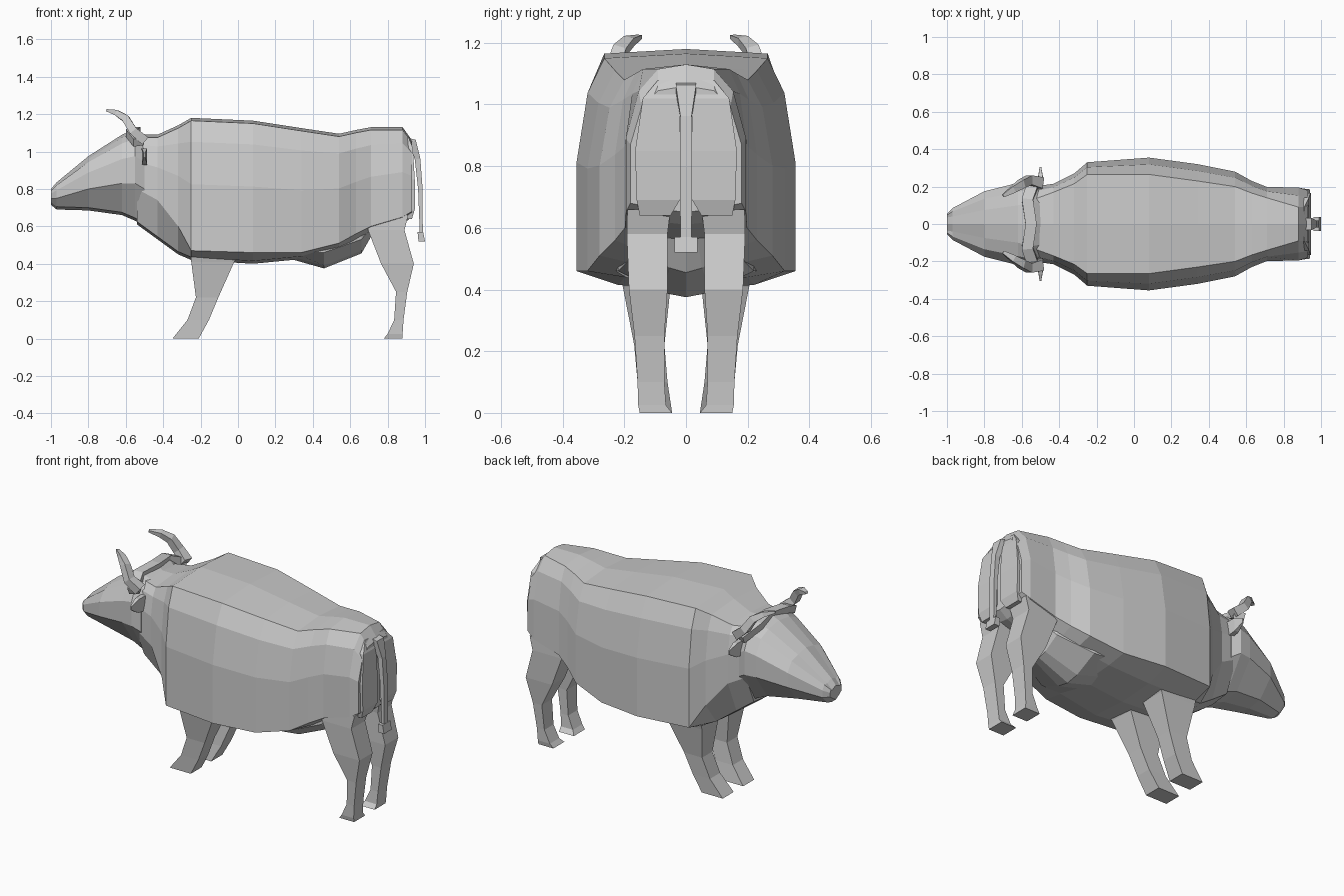
import bpy, bmesh
from mathutils import Vector


def loft(name, rings):
    """Skin a list of closed rings and cap both ends."""
    bm = bmesh.new()
    loops = [[bm.verts.new(p) for p in r] for r in rings]
    n = len(loops[0])
    for a, b in zip(loops, loops[1:]):
        for i in range(n):
            j = (i + 1) % n
            bm.faces.new((a[i], a[j], b[j], b[i]))
    bm.faces.new(loops[0])
    bm.faces.new(loops[-1])
    bmesh.ops.recalc_face_normals(bm, faces=bm.faces)
    me = bpy.data.meshes.new(name)
    bm.to_mesh(me)
    bm.free()
    ob = bpy.data.objects.new(name, me)
    bpy.context.collection.objects.link(ob)
    return ob


def section(x, zb, zt, w, wt, zl, lean=0.0, under=0.62):
    """Symmetric barrel section: keel, belly edge, flank, shoulder, back."""
    h = zt - zl
    half = [(0.0, zb), (under * w, zb + 0.015), (w, zl), (w, zl + 0.5 * h),
            (wt + 0.6 * (w - wt), zl + 0.82 * h),
            (wt, zt - 0.015), (0.0, zt)]
    ring = half + [(-y, z) for y, z in half[-2:0:-1]]
    return [(x + lean * (z - zb) / (zt - zb), y, z) for y, z in ring]


def box_ring(z, x0, x1, y0, y1, s):
    return [(x0, s * y0, z), (x1, s * y0, z), (x1, s * y1, z), (x0, s * y1, z)]


def strip(name, pts, side):
    """Four-sided tube along points (x, y, z, half thickness, half width)."""
    rings = []
    ps = [Vector(p[:3]) for p in pts]
    for i, p in enumerate(pts):
        t = (ps[min(i + 1, len(ps) - 1)] - ps[max(i - 1, 0)]).normalized()
        u = (Vector(side) - t * t.dot(Vector(side))).normalized()
        v = t.cross(u)
        rings.append([ps[i] + u * a * p[4] + v * b * p[3]
                      for a, b in ((1, 1), (1, -1), (-1, -1), (-1, 1))])
    return loft(name, rings)


# trunk with neck and rump
loft("body", [section(*s) for s in (
    (-0.54, .61, 1.09, .20, .13, .80),
    (-0.43, .53, 1.09, .215, .17, .74),
    (-0.32, .45, 1.14, .27, .215, .60),
    (-0.25, .42, 1.18, .33, .265, .47),
    (0.08, .40, 1.165, .355, .265, .46),
    (0.34, .425, 1.125, .32, .23, .46),
    (0.54, .47, 1.095, .28, .20, .51),
    (0.63, .51, 1.115, .23, .165, .56),
    (0.71, .56, 1.13, .198, .14, .60),
    (0.88, .61, 1.13, .195, .09, .65),
    (0.93, .65, 1.06, .18, .09, .68))])

# wedge-shaped head
loft("head", [section(*s, 0.0, 0.5) for s in (
    (-1.00, .715, .80, .055, .035, .75),
    (-0.97, .69, .835, .085, .04, .75),
    (-0.80, .685, .975, .175, .075, .80),
    (-0.62, .66, 1.09, .22, .10, .83),
    (-0.55, .63, 1.12, .23, .12, .83),
    (-0.50, .60, 1.09, .21, .11, .80))])

# broad udder blending into the flanks
loft("udder", [section(*s, 0.0, 0.35) for s in (
    (0.30, .42, .55, .24, .20, .46),
    (0.46, .375, .57, .22, .17, .46),
    (0.66, .455, .62, .15, .10, .53),
    (0.72, .56, .64, .10, .08, .60))])

# poll ridge across the head
strip("poll_ridge", [(-0.53, -.24, 1.05, .022, .03), (-0.57, -.13, 1.10, .02, .03),
                     (-0.55, 0, 1.11, .02, .03), (-0.57, .13, 1.10, .02, .03),
                     (-0.53, .24, 1.05, .022, .03)], (1, 0, 0))

front = ((0.0, -.35, -.21, .045, .15), (.10, -.27, -.155, .06, .157),
         (.22, -.225, -.105, .07, .168), (.41, -.25, -.02, .05, .205),
         (.47, -.25, .02, .03, .22))
rear = ((0.0, .78, .88, .045, .15), (.025, .80, .88, .065, .155),
        (.10, .835, .885, .07, .157), (.25, .845, .905, .07, .167),
        (.40, .765, .94, .06, .185), (.58, .695, .89, .06, .192),
        (.66, .70, .91, .05, .19))

for s, side in ((-1, "right"), (1, "left")):
    # legs with hooves
    loft("front_leg_" + side, [box_ring(*r, s) for r in front])
    loft("rear_leg_" + side, [box_ring(*r, s) for r in rear])
    # curved horn
    strip("horn_" + side, [(-0.50, s * .22, 1.06, .025, .03),
                           (-0.56, s * .235, 1.11, .022, .025),
                           (-0.60, s * .215, 1.175, .02, .022),
                           (-0.645, s * .185, 1.205, .015, .018),
                           (-0.70, s * .15, 1.22, .006, .008)], (0, 1, 0))
    # ear
    strip("ear_" + side, [(-0.50, s * .18, .97, .015, .045),
                          (-0.50, s * .25, .975, .013, .04),
                          (-0.50, s * .305, .98, .004, .012)], (0, 0, 1))
    # buttock muscle
    loft("buttock_" + side, [box_ring(*r, s) for r in (
        (.64, .84, .93, .05, .15), (.69, .84, .945, .02, .16),
        (.85, .84, .945, .02, .165), (1.02, .84, .935, .02, .14),
        (1.08, .84, .91, .02, .09))])

# tail and tuft
strip("tail", [(0.87, 0, 1.06, .02, .03), (0.935, 0, 1.05, .02, .033),
               (0.96, 0, .96, .015, .018), (0.975, 0, .80, .012, .02),
               (0.98, 0, .56, .008, .018)], (0, 1, 0))
loft("tail_tuft", [box_ring(.52, .965, 1.0, -.037, .037, 1),
                   box_ring(.57, .96, .99, -.037, .037, 1)])
